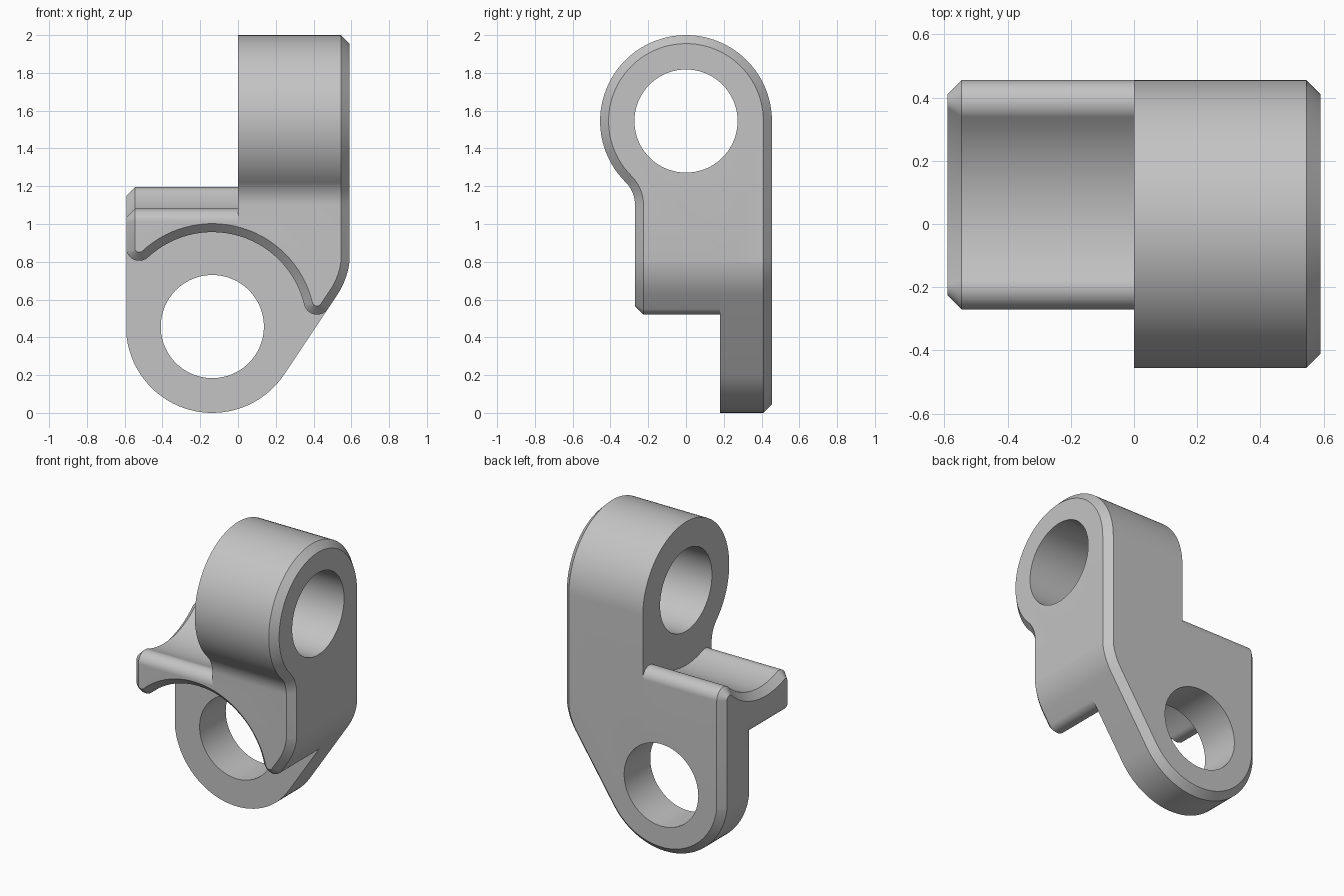
import bpy, bmesh
from math import sin, cos, sqrt, atan2, radians, pi, ceil
from mathutils import Vector

if "Cube" in bpy.data.objects:
    bpy.data.objects.remove(bpy.data.objects["Cube"])

HALF, FRONT, BACK = 0.59, -0.27, 0.455   # body limits
PLATE_FRONT = 0.18
CHAMFER, TIP = 0.045, 0.07
HOLE, EYE, CLEARANCE = 0.273, 0.455, 0.5
UPPER = Vector((0, 1.545))               # eye axis in y, z
LOWER = Vector((-0.136, 0.457))          # plate hole axis in x, z
SIDE = 0.593
SLANT = radians(-33.7)


def arc(c, r, a0, a1):
    n = max(2, ceil(abs(a1 - a0) / radians(4)))
    return [Vector((c[0] + r * cos(a0 + (a1 - a0) * i / n),
                    c[1] + r * sin(a0 + (a1 - a0) * i / n))) for i in range(n + 1)]


def inset(pts, d):
    """Move every edge of a counter-clockwise outline inwards by d."""
    out = []
    for i, p in enumerate(pts):
        e0 = (p - pts[i - 1]).normalized()
        e1 = (pts[(i + 1) % len(pts)] - p).normalized()
        n0, n1 = Vector((-e0.y, e0.x)), Vector((-e1.y, e1.x))
        out.append(p + (n0 + n1) * d / (1 + n0.dot(n1)))
    return out


def prism(name, outline, axis, layers):
    """Extrude an outline through (position, inset) layers along x or y."""
    pts = []
    for p in map(Vector, outline):
        if not pts or (p - pts[-1]).length > 1e-4:
            pts.append(p)
    bm = bmesh.new()
    rings = []
    for pos, d in layers:
        rings.append([bm.verts.new((pos, q.x, q.y) if axis == "X" else (q.x, pos, q.y))
                      for q in inset(pts, d)])
    for a, b in zip(rings, rings[1:]):
        for i in range(len(a)):
            bm.faces.new((a[i - 1], a[i], b[i], b[i - 1]))
    bm.faces.new(rings[0])
    bm.faces.new(rings[-1])
    bmesh.ops.recalc_face_normals(bm, faces=bm.faces)
    me = bpy.data.meshes.new(name)
    bm.to_mesh(me)
    bm.free()
    ob = bpy.data.objects.new(name, me)
    bpy.context.collection.objects.link(ob)
    return ob


def combine(ob, other, operation):
    mod = ob.modifiers.new(operation.title(), "BOOLEAN")
    mod.operation, mod.solver, mod.object = operation, "EXACT", other
    bpy.context.view_layer.objects.active = ob
    bpy.ops.object.modifier_apply(modifier=mod.name)
    bpy.data.objects.remove(other)


def angle(v):
    return atan2(v.y, v.x)


# Eye: side outline with a round head, blended into the narrower neck
blend = 0.173
blend_c = Vector((FRONT - blend, 1.1))
head_end = angle(blend_c - UPPER) + 2 * pi
eye_outline = [(FRONT, -0.1), (BACK, -0.1)]
eye_outline += arc(UPPER, EYE, 0, head_end)
eye_outline += arc(blend_c, blend, head_end - pi, 0)
body = prism("link_body", eye_outline, "X",
             [(0, 0), (HALF - CHAMFER, 0), (HALF, CHAMFER)])

# Saddle: side outline with a concave seat between two rounded lips
reach = CLEARANCE + TIP
back_c = Vector((BACK - TIP, UPPER.y - sqrt(reach**2 - (BACK - TIP)**2)))
front_c = Vector((FRONT + TIP, UPPER.y - sqrt(reach**2 - (FRONT + TIP)**2)))
saddle_outline = [(FRONT, -0.1), (BACK, -0.1)]
saddle_outline += arc(back_c, TIP, 0, angle(UPPER - back_c))
saddle_outline += arc(UPPER, CLEARANCE, angle(back_c - UPPER), angle(front_c - UPPER))
saddle_outline += arc(front_c, TIP, angle(UPPER - front_c), pi)
saddle = prism("saddle", saddle_outline, "X",
               [(-HALF, CHAMFER), (-HALF + CHAMFER, 0), (0.05, 0)])
combine(body, saddle, "UNION")

# Shared right edge: slanted flank rounding into the vertical side
normal, along = Vector((cos(SLANT), sin(SLANT))), Vector((-sin(SLANT), cos(SLANT)))
flank_r = 0.4
flank_c = LOWER + normal * (0.457 - flank_r)
flank_c += along * ((SIDE - flank_r - flank_c.x) / along.x)
upper_edge = arc(flank_c, flank_r, SLANT, 0) + [(SIDE, 1.1), (-SIDE, 1.1)]

# Lower plate: front outline, chamfered at the back
over = 0.01
plate = prism("plate", arc(LOWER, 0.457, pi, 2 * pi + SLANT) + upper_edge, "Y",
              [(PLATE_FRONT, 0), (BACK - CHAMFER, 0), (BACK + over, CHAMFER + over)])

# Arm: front outline arching over the plate hole, chamfered at the front
left_c = Vector((TIP - SIDE, 0))
left_c.y = LOWER.y + sqrt(reach**2 - (left_c.x - LOWER.x)**2)
drop = 0.457 - TIP
right_c = LOWER + normal * drop + along * sqrt(reach**2 - drop**2)
arm_outline = arc(left_c, TIP, pi, 2 * pi + angle(LOWER - left_c))
arm_outline += arc(LOWER, CLEARANCE, angle(left_c - LOWER), angle(right_c - LOWER))
arm_outline += arc(right_c, TIP, angle(right_c - LOWER) + pi, 2 * pi + SLANT)
arm = prism("arm", arm_outline + upper_edge, "Y",
            [(FRONT - over, CHAMFER + over), (FRONT + CHAMFER, 0), (0.25, 0)])
combine(plate, arm, "UNION")

# Everything above the arch keeps the side outline
above = prism("above", [(-1, 1.01), (1, 1.01), (1, 2.2), (-1, 2.2)], "Y", [(-1, 0), (1, 0)])
combine(plate, above, "UNION")
combine(body, plate, "INTERSECT")

# Crossed pin holes
for centre, axis in ((UPPER, "X"), (LOWER, "Y")):
    pin = prism("pin_hole", arc(centre, HOLE, 0, 2 * pi)[:-1], axis, [(-1, 0), (1, 0)])
    combine(body, pin, "DIFFERENCE")

# Material and shading
grey = bpy.data.materials.new("light_grey")
grey.use_nodes = True
colour = (0.55, 0.55, 0.55, 1)
grey.diffuse_color = colour
grey.node_tree.nodes["Principled BSDF"].inputs["Base Color"].default_value = colour
body.data.materials.clear()
body.data.materials.append(grey)
bpy.ops.object.select_all(action="DESELECT")
body.select_set(True)
bpy.context.view_layer.objects.active = body
bpy.ops.object.shade_smooth_by_angle(angle=radians(25))
